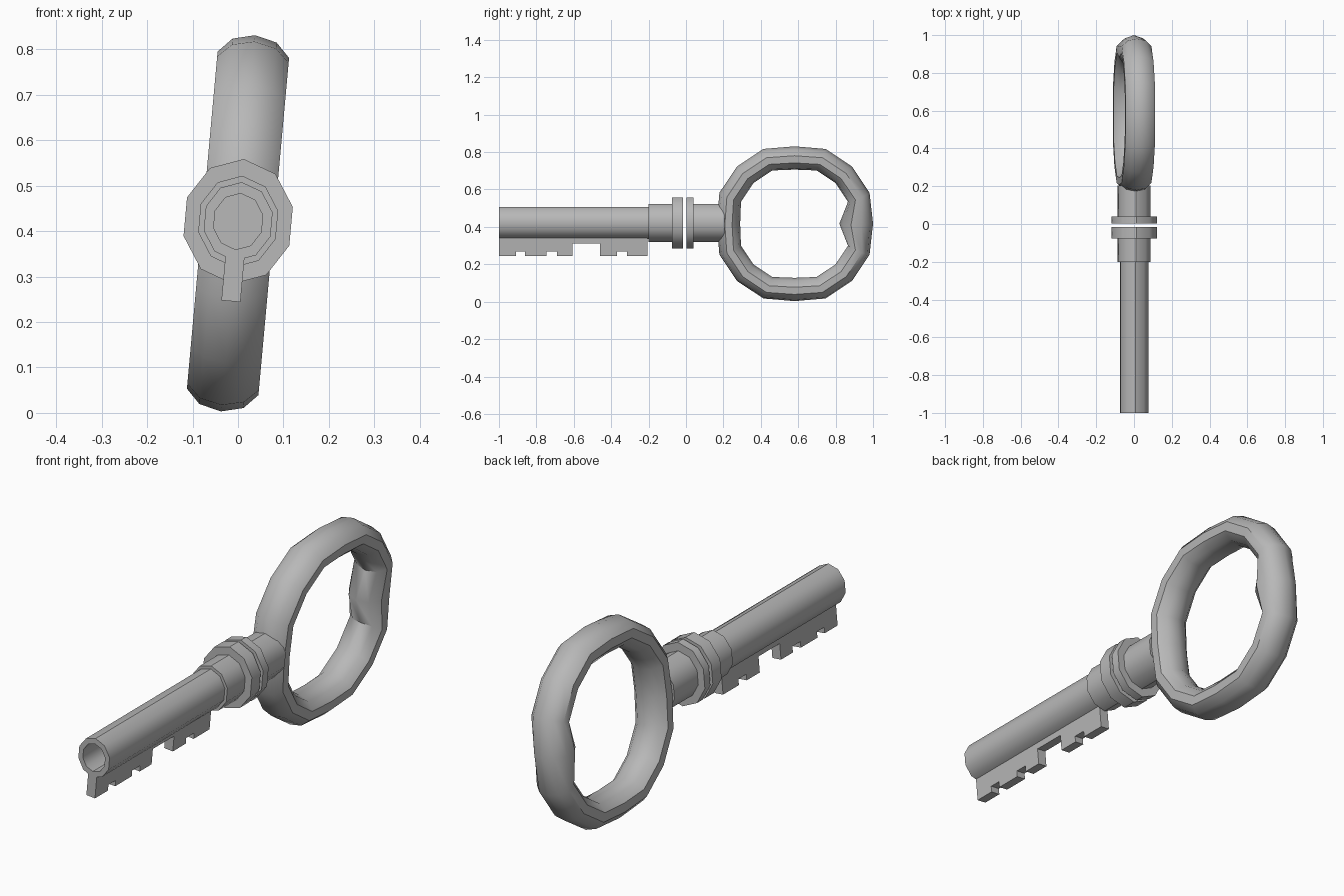
import bpy, bmesh, math
from mathutils import Matrix, Vector

cube = bpy.data.objects.get("Cube")
if cube:
    bpy.data.objects.remove(cube, do_unlink=True)

SIDES = 10
SQUASH = 0.89                     # the stem is a little narrower than tall
PLACE = Matrix.Translation((0, 0, 0.417)) @ Matrix.Rotation(math.radians(5.2), 4, 'Y')

steel = bpy.data.materials.new("grey_steel")
steel.use_nodes = True
colour = (0.48, 0.48, 0.48, 1)
steel.diffuse_color = colour
steel.node_tree.nodes["Principled BSDF"].inputs["Base Color"].default_value = colour


def finish(name, bm):
    """Tilt the part into place and shade it."""
    bmesh.ops.recalc_face_normals(bm, faces=bm.faces)
    bm.transform(PLACE)
    mesh = bpy.data.meshes.new(name)
    bm.to_mesh(mesh)
    bm.free()
    mesh.materials.append(steel)
    obj = bpy.data.objects.new(name, mesh)
    bpy.context.collection.objects.link(obj)
    bpy.ops.object.select_all(action='DESELECT')
    obj.select_set(True)
    bpy.context.view_layer.objects.active = obj
    bpy.ops.object.shade_smooth_by_angle(angle=math.radians(40))


def bridge(bm, a, b):
    for i in range(len(a)):
        j = (i + 1) % len(a)
        bm.faces.new((a[i], a[j], b[j], b[i]))


def lathe(name, profile):
    """Ten-sided turned part along y from (y, radius) pairs, capped at both ends."""
    bm = bmesh.new()
    rings = []
    for y, r in profile:
        angles = [math.tau * i / SIDES for i in range(SIDES)]
        rings.append([bm.verts.new((r * SQUASH * math.sin(a), y, 0.004 + r * math.cos(a)))
                      for a in angles])
    for a, b in zip(rings, rings[1:]):
        bridge(bm, a, b)
    bm.faces.new(rings[0])
    bm.faces.new(rings[-1])
    finish(name, bm)


# Stem: hollow barrel, sleeve, two separate collars and the neck
lathe("barrel", [(-0.5, 0.062), (-1, 0.062), (-1, 0.087), (-0.19, 0.087)])
lathe("sleeve", [(-0.2, 0.101), (-0.07, 0.101)])
lathe("front_collar", [(-0.076, 0.138), (-0.015, 0.138)])
lathe("rear_collar", [(0.002, 0.138), (0.04, 0.138)])
lathe("neck", [(0.03, 0.101), (0.205, 0.101)])

# Bow: sixteen-segment ring, pulled in at the quarters, thicker at the far end
bm = bmesh.new()
SEGMENTS = 16
sections = []
for s in range(SEGMENTS):
    a = math.tau * s / SEGMENTS
    radius, thick = (0.353, 0.0625) if s % 4 == 0 else (0.372, 0.0625)
    if s == 0:
        radius, thick = 0.33, 0.09
    out = Vector((0, math.cos(a), math.sin(a)))
    section = []
    for i in range(SIDES):
        t = math.tau * i / SIDES
        p = Vector((0, 0.58, 0)) + out * (radius + thick * math.cos(t))
        p.x = 0.083 * math.sin(t)
        section.append(bm.verts.new(p))
    sections.append(section)
for s in range(SEGMENTS):
    bridge(bm, sections[s], sections[(s + 1) % SEGMENTS])
finish("bow", bm)

# Bit: notched plate below the barrel, drawn as steps of (y end, lower edge)
LOW, NOTCH, GAP, TOP = -0.172, -0.146, -0.103, -0.07
steps = [(-0.91, LOW), (-0.86, NOTCH), (-0.745, LOW), (-0.69, NOTCH), (-0.607, LOW),
         (-0.46, GAP), (-0.37, LOW), (-0.315, NOTCH), (-0.205, LOW)]
outline = [(-1, TOP)]
start = -1
for end, z in steps:
    outline += [(start, z), (end, z)]
    start = end
outline.append((start, TOP))
bm = bmesh.new()
face = bm.faces.new([bm.verts.new((-0.021, y, z)) for y, z in outline])
extruded = bmesh.ops.extrude_face_region(bm, geom=[face])["geom"]
bmesh.ops.translate(bm, vec=(0.042, 0, 0),
                    verts=[g for g in extruded if isinstance(g, bmesh.types.BMVert)])
finish("bit", bm)
